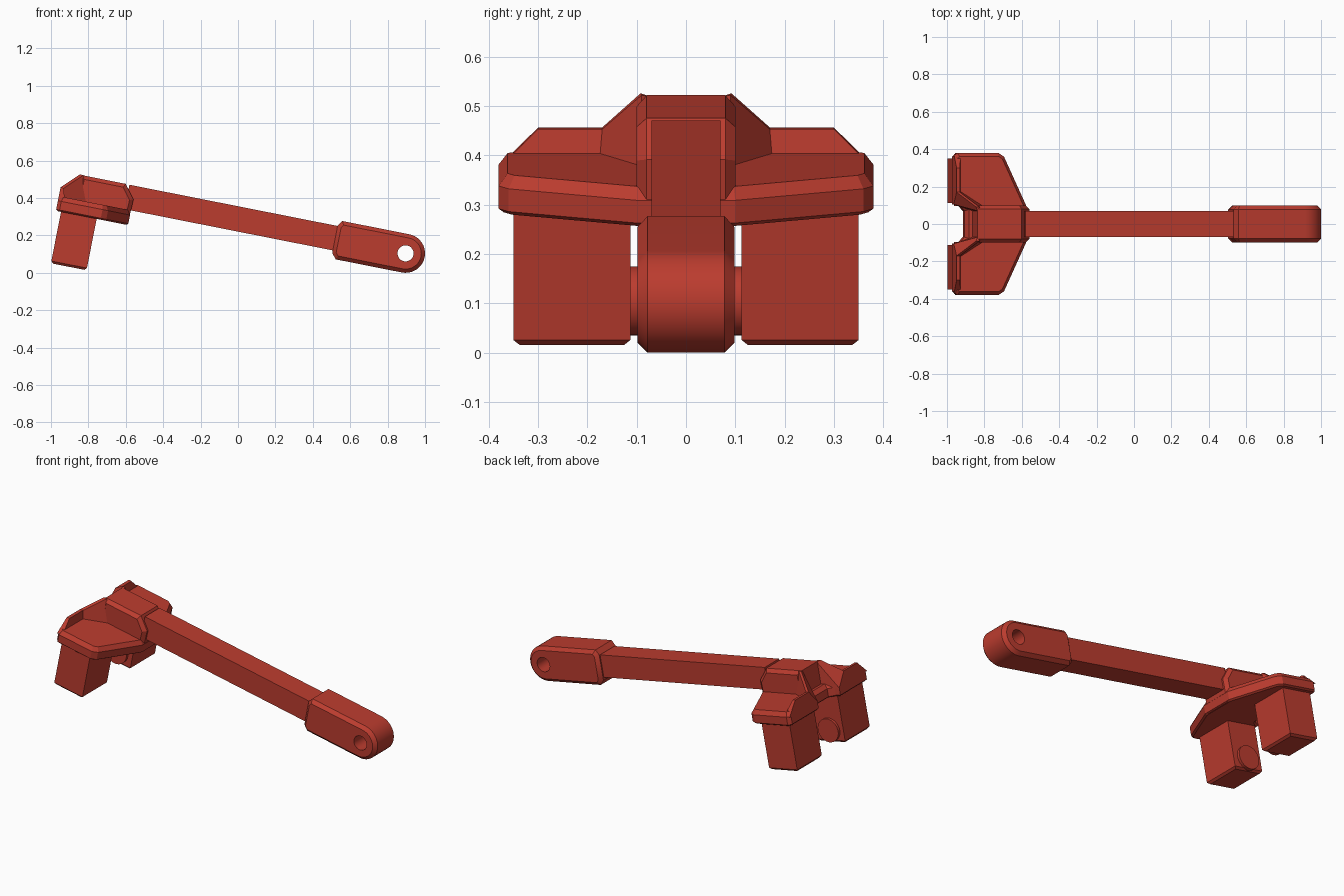
import bpy, bmesh, math
from mathutils import Matrix, Vector

if "Cube" in bpy.data.objects:
    bpy.data.objects.remove(bpy.data.objects["Cube"])

RED = (0.5, 0.045, 0.028, 1)
red = bpy.data.materials.new("brick_red")
red.use_nodes = True
red.diffuse_color = RED
red.node_tree.nodes["Principled BSDF"].inputs["Base Color"].default_value = RED

# Parts are made level, with the eye of the arm at the origin, then tilted
TILT = Matrix.Translation((0.896, 0, 0.104)) @ Matrix.Rotation(math.radians(11.2), 4, 'Y')


def finish(name, bm, smooth=False):
    bmesh.ops.recalc_face_normals(bm, faces=bm.faces)
    bm.transform(TILT)
    mesh = bpy.data.meshes.new(name)
    bm.to_mesh(mesh)
    bm.free()
    mesh.materials.append(red)
    ob = bpy.data.objects.new(name, mesh)
    bpy.context.collection.objects.link(ob)
    if smooth:
        bpy.ops.object.select_all(action='DESELECT')
        ob.select_set(True)
        bpy.context.view_layer.objects.active = ob
        bpy.ops.object.shade_smooth_by_angle(angle=math.radians(30))
    return ob


def prism(pts, axis, lo, hi, low_cap=None, high_cap=None):
    """Extrude an outline along y or z; caps are (inset, rise) chamfers."""
    bm = bmesh.new()
    put = (lambda a, b, t: (a, t, b)) if axis == 'y' else (lambda a, b, t: (a, b, t))
    rings = [[bm.verts.new(put(a, b, t)) for a, b in pts] for t in (lo, hi)]
    low, high = bm.faces.new(rings[0]), bm.faces.new(rings[1])
    n = len(pts)
    for i in range(n):
        j = (i + 1) % n
        bm.faces.new((rings[0][i], rings[0][j], rings[1][j], rings[1][i]))
    bmesh.ops.recalc_face_normals(bm, faces=bm.faces)
    for face, cap in ((low, low_cap), (high, high_cap)):
        if cap:
            bmesh.ops.inset_region(bm, faces=[face], thickness=cap[0], depth=cap[1],
                                   use_even_offset=True)
    return bm


def hull(name, pts):
    bm = bmesh.new()
    for p in pts:
        bm.verts.new(p)
    bmesh.ops.convex_hull(bm, input=bm.verts)
    bmesh.ops.dissolve_limit(bm, angle_limit=0.01, verts=bm.verts, edges=bm.edges)
    finish(name, bm)


def cylinder(radius, y0, y1, u=0, v=0):
    bm = bmesh.new()
    bmesh.ops.create_cone(bm, cap_ends=True, segments=32, radius1=radius, radius2=radius,
                          depth=abs(y1 - y0),
                          matrix=Matrix.Translation((u, (y0 + y1) / 2, v))
                          @ Matrix.Rotation(math.pi / 2, 4, 'X'))
    return bm


# Long bar
finish("arm_bar", prism([(-1.52, -0.06), (-0.36, -0.06), (-0.36, 0.073), (-1.52, 0.073)],
                        'y', -0.07, 0.07))

# Rounded end block with a bored eye
R = 0.104
outline = [(R * math.cos(a), R * math.sin(a))
           for a in (math.radians(-90 + 180 * i / 20) for i in range(21))]
outline += [(-0.365, R), (-0.385, 0.075), (-0.385, -0.075), (-0.36, -R)]
end_block = finish("end_block", prism(outline, 'y', -0.078, 0.078,
                                      (0.02, 0.02), (0.02, 0.02)))
cutter = finish("eye_cutter", cylinder(0.043, -0.2, 0.2))
cutter.hide_render = True
bore = end_block.modifiers.new("bore", 'BOOLEAN')
bore.object = cutter
bore.solver = 'EXACT'
bpy.ops.object.select_all(action='DESELECT')
end_block.select_set(True)
bpy.context.view_layer.objects.active = end_block
bpy.ops.object.modifier_apply(modifier="bore")
bpy.data.objects.remove(cutter)
bpy.ops.object.shade_smooth_by_angle(angle=math.radians(30))

# Central hub
finish("hub", prism([(-1.488, -0.138), (-1.483, 0.0), (-1.54, 0.074),
                     (-1.782, 0.074), (-1.782, -0.138)],
                    'y', -0.08, 0.08, (0.02, 0.02), (0.02, 0.02)))

# Wing plate with chamfered rim and a notch at the back
half = [(-1.82, 0.07), (-1.85, 0.1), (-1.878, 0.105), (-1.878, 0.36), (-1.86, 0.38),
        (-1.635, 0.38), (-1.605, 0.36), (-1.485, 0.1)]
plate = half + [(u, -y) for u, y in reversed(half)]
finish("wing_plate", prism(plate, 'z', -0.132, -0.085, (0.01, 0.008), (0.018, 0.025)))

for s, side in ((1, "left"), (-1, "right")):
    # Upright wall along the back of the wing
    hull("back_wall_" + side,
         [(u, s * y, v) for u, y, v in (
             (-1.878, 0.105, -0.09), (-1.845, 0.105, -0.07), (-1.878, 0.375, -0.088),
             (-1.845, 0.36, -0.07), (-1.878, 0.30, -0.012), (-1.86, 0.30, -0.012),
             (-1.878, 0.17, -0.012), (-1.86, 0.17, -0.012))])
    # Gusset from the wall up to the hub
    hull("gusset_" + side,
         [(u, s * y, v) for u, y, v in (
             (-1.878, 0.17, -0.012), (-1.86, 0.17, -0.012), (-1.845, 0.175, -0.07),
             (-1.878, 0.17, -0.09), (-1.878, 0.105, -0.09), (-1.79, 0.092, 0.076),
             (-1.77, 0.09, 0.076), (-1.72, 0.095, -0.07), (-1.78, 0.07, 0.07),
             (-1.78, 0.07, -0.09))])
    # Block leg with a chamfered foot
    y0, y1 = sorted((s * 0.113, s * 0.35))
    finish("leg_" + side,
           prism([(-1.85, y0), (-1.656, y0), (-1.656, y1), (-1.85, y1)],
                 'z', -0.408, -0.12, (0.012, 0.012)))
    # Round boss on the inner face of the leg
    finish("boss_" + side, cylinder(0.07, s * 0.097, s * 0.13, -1.755, -0.347), True)
